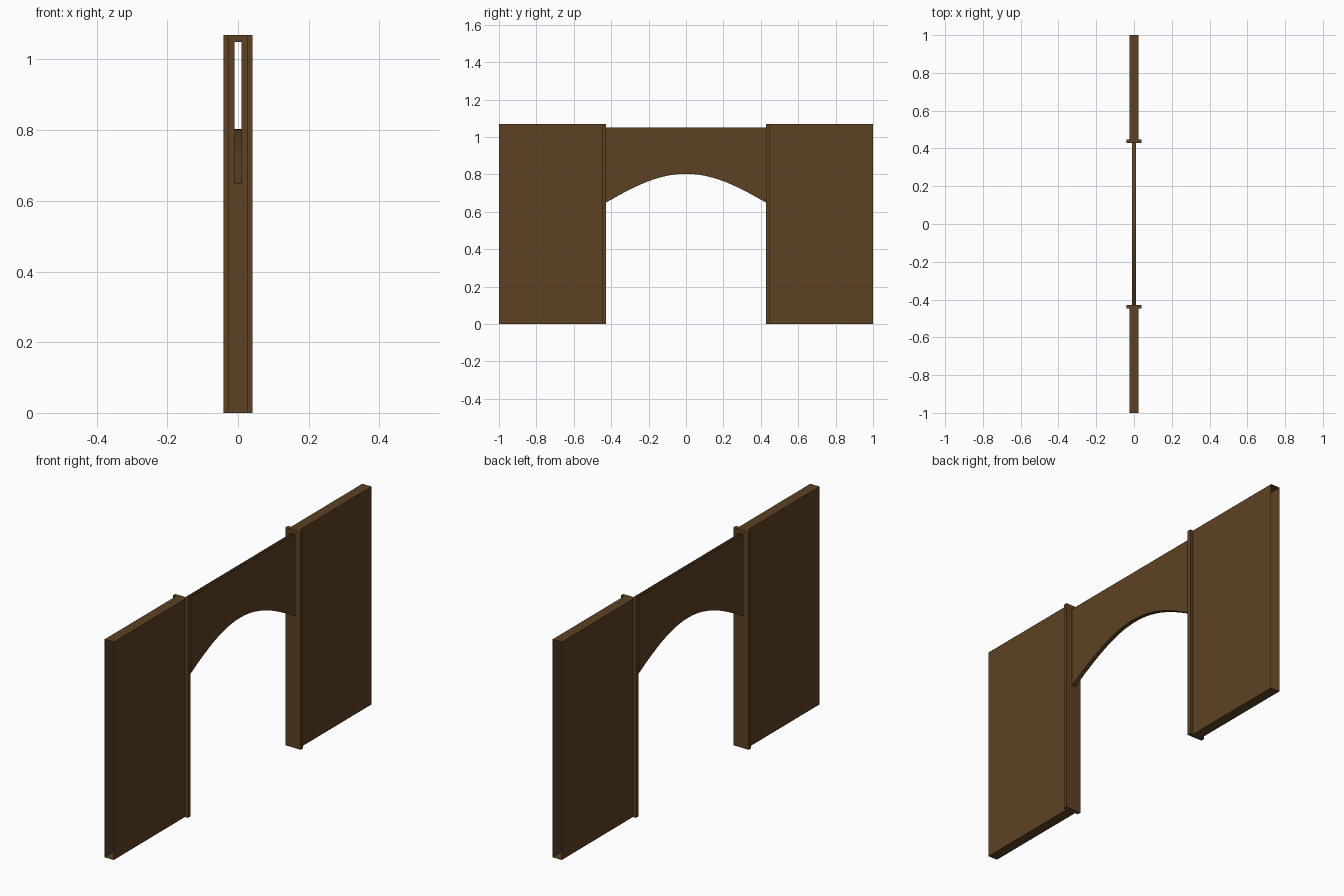
import bpy, bmesh, math

cube = bpy.data.objects.get("Cube")
if cube:
    bpy.data.objects.remove(cube, do_unlink=True)

WALL, POST, SPAN = 0.025, 0.041, 0.01      # half thicknesses
END, OUTER, INNER = 1.0, 0.447, 0.428      # distances from the centre along y
TOP, SPAN_TOP, SPRING, CROWN = 1.07, 1.05, 0.649, 0.803

brown = bpy.data.materials.new("dark brown wood")
brown.use_nodes = True
colour = (0.108, 0.054, 0.0168, 1)
brown.diffuse_color = colour
bsdf = brown.node_tree.nodes["Principled BSDF"]
bsdf.inputs["Base Color"].default_value = colour
bsdf.inputs["Roughness"].default_value = 0.8


def build(name, quads):
    """Make an object from a list of four-cornered faces."""
    bm = bmesh.new()
    for quad in quads:
        bm.faces.new([bm.verts.new(p) for p in quad])
    bmesh.ops.remove_doubles(bm, verts=bm.verts, dist=1e-5)
    mesh = bpy.data.meshes.new(name)
    bm.to_mesh(mesh)
    bm.free()
    mesh.materials.append(brown)
    ob = bpy.data.objects.new(name, mesh)
    bpy.context.collection.objects.link(ob)
    return ob


def sleeve(half, y0, y1):
    """Four sides of a box that is open at both y ends."""
    ring = [(-half, 0), (half, 0), (half, TOP), (-half, TOP)]
    quads = []
    for (xa, za), (xb, zb) in zip(ring, ring[1:] + ring[:1]):
        quads.append([(xa, y0, za), (xb, y0, zb), (xb, y1, zb), (xa, y1, za)][::-1])
    return quads


def upright(x0, x1, z0, z1, y):
    """Rectangle facing -y."""
    return [(x0, y, z0), (x1, y, z0), (x1, y, z1), (x0, y, z1)]


def mirrored(quads, side):
    """Place quads on the +y or -y side, keeping them facing outwards."""
    if side > 0:
        return quads
    return [[(x, -y, z) for x, y, z in q][::-1] for q in quads]


for side, label in ((1, "back"), (-1, "front")):
    # Hollow wall panel, open at its far end
    build(label + "_wall_panel", mirrored(sleeve(WALL, OUTER, END), side))

    # Post with a slot where the arch panel meets it
    quads = sleeve(POST, INNER, OUTER)
    quads += [upright(-POST, -SPAN, 0, TOP, INNER), upright(SPAN, POST, 0, TOP, INNER),
              upright(-SPAN, SPAN, 0, SPRING, INNER),
              upright(-SPAN, SPAN, SPAN_TOP, TOP, INNER),
              upright(-POST, -WALL, 0, TOP, OUTER)[::-1],
              upright(WALL, POST, 0, TOP, OUTER)[::-1]]
    build(label + "_post", mirrored(quads, side))

# Arch panel: two faces and a curved soffit, open along the top
STEPS = 24
curve = []
for i in range(STEPS + 1):
    t = 2 * i / STEPS - 1
    curve.append((INNER * t, SPRING + (CROWN - SPRING) * math.cos(t * math.pi / 2)))
quads = []
for (ya, za), (yb, zb) in zip(curve, curve[1:]):
    face = [(SPAN, ya, za), (SPAN, yb, zb), (SPAN, yb, SPAN_TOP), (SPAN, ya, SPAN_TOP)]
    quads.append(face)
    quads.append([(-x, y, z) for x, y, z in face][::-1])
    quads.append([(-SPAN, ya, za), (-SPAN, yb, zb), (SPAN, yb, zb), (SPAN, ya, za)])
arch = build("arch_panel", quads)
bpy.ops.object.select_all(action="DESELECT")
arch.select_set(True)
bpy.context.view_layer.objects.active = arch
bpy.ops.object.shade_smooth_by_angle(angle=math.radians(30))
